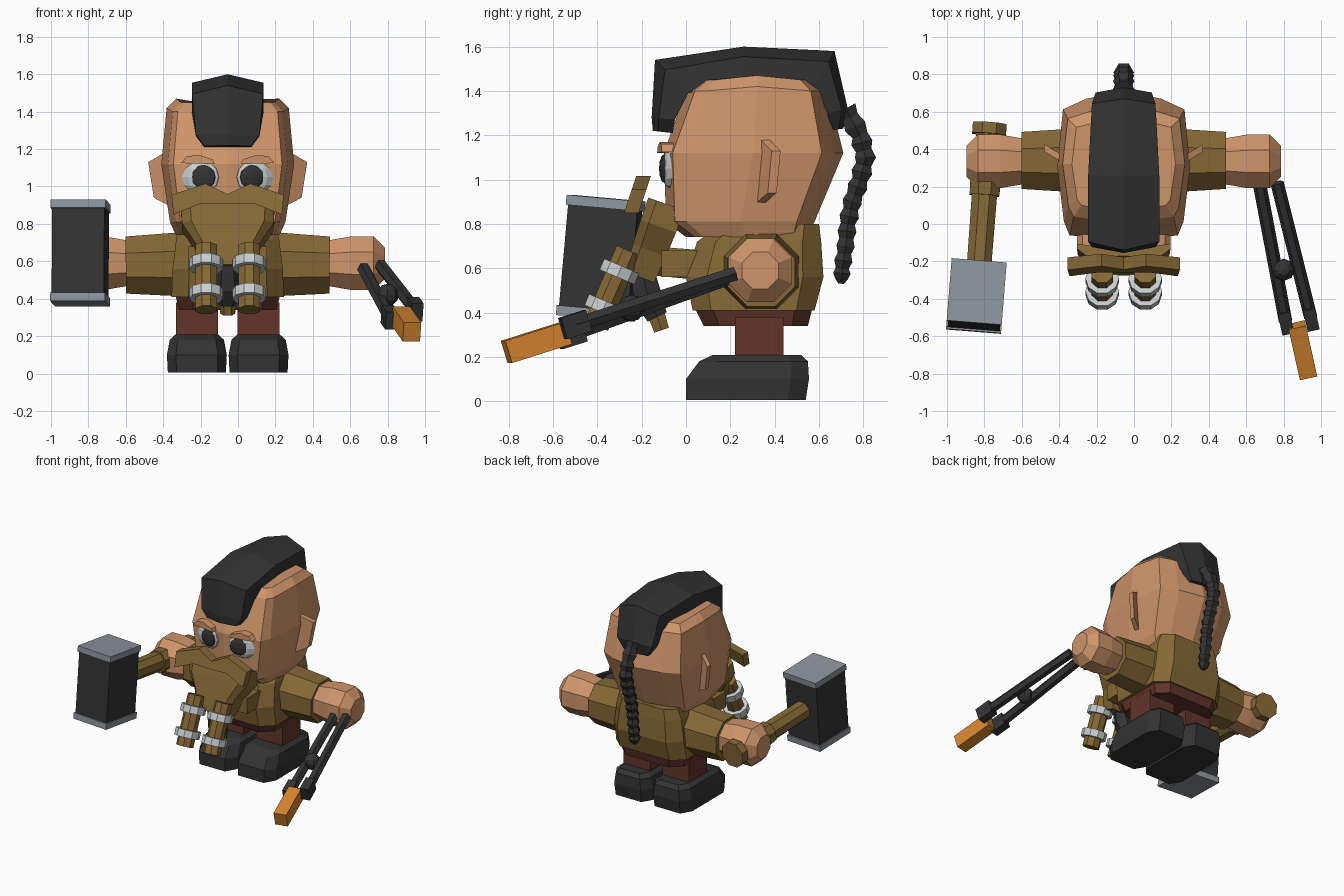
import bpy, bmesh, math
from mathutils import Vector, Matrix, Euler

cube = bpy.data.objects.get("Cube")
if cube:
    bpy.data.objects.remove(cube, do_unlink=True)

CX = -0.055  # centre line of the body


def material(name, r, g, b):
    m = bpy.data.materials.new(name)
    m.use_nodes = True
    m.diffuse_color = (r, g, b, 1)
    m.node_tree.nodes["Principled BSDF"].inputs["Base Color"].default_value = (r, g, b, 1)
    return m


SKIN = material("skin", 0.62, 0.30, 0.145)
BROWN = material("brown", 0.235, 0.14, 0.037)
DARK = material("charcoal", 0.033, 0.033, 0.033)
METAL = material("steel", 0.27, 0.30, 0.34)
PALE = material("pale_grey", 0.58, 0.61, 0.61)
RED = material("red_brown", 0.12, 0.035, 0.025)
ORANGE = material("orange", 0.68, 0.24, 0.03)


def finish(name, bm, mat):
    bmesh.ops.recalc_face_normals(bm, faces=bm.faces)
    me = bpy.data.meshes.new(name)
    bm.to_mesh(me)
    bm.free()
    me.materials.append(mat)
    ob = bpy.data.objects.new(name, me)
    bpy.context.collection.objects.link(ob)
    return ob


def loft(name, rings, mat):
    """Skin a stack of equal-length rings and cap both ends."""
    bm = bmesh.new()
    vs = [[bm.verts.new(p) for p in r] for r in rings]
    n = len(vs[0])
    for a, b in zip(vs, vs[1:]):
        for i in range(n):
            j = (i + 1) % n
            bm.faces.new((a[i], a[j], b[j], b[i]))
    bm.faces.new(vs[0])
    bm.faces.new(vs[-1])
    return finish(name, bm, mat)


def tube(name, path, radii, mat, sides=8):
    """Faceted tube along a path with one radius per point."""
    pts = [Vector(p) for p in path]
    rings = []
    for i, p in enumerate(pts):
        d = (pts[min(i + 1, len(pts) - 1)] - pts[max(i - 1, 0)]).normalized()
        u = d.cross(Vector((1, 0, 0)) if abs(d.x) < 0.8 else Vector((0, 1, 0))).normalized()
        v = d.cross(u)
        rings.append([p + radii[i] * (u * math.cos(t) + v * math.sin(t))
                      for t in [(k + 0.5) * 2 * math.pi / sides for k in range(sides)]])
    return loft(name, rings, mat)


def box(name, loc, size, mat, rot=(0, 0, 0)):
    bm = bmesh.new()
    m = Matrix.Translation(loc) @ Euler(rot).to_matrix().to_4x4() @ Matrix.Diagonal((*size, 1))
    bmesh.ops.create_cube(bm, size=1, matrix=m)
    return finish(name, bm, mat)


def ball(name, loc, radii, mat, rz=0.0, seg=10):
    bm = bmesh.new()
    m = Matrix.Translation(loc) @ Matrix.Rotation(rz, 4, 'Z') @ Matrix.Diagonal((*radii, 1))
    bmesh.ops.create_uvsphere(bm, u_segments=seg, v_segments=6, radius=1, matrix=m)
    return finish(name, bm, mat)


def octagon(cx, hx, y0, y1, z, c=0.3):
    """Chamfered rectangle at height z."""
    cy, hy = (y0 + y1) / 2, (y1 - y0) / 2
    k = 1 - c
    return [(cx + a * hx, cy + b * hy, z) for a, b in
            [(-k, -1), (k, -1), (1, -k), (1, k), (k, 1), (-k, 1), (-1, k), (-1, -k)]]


def symmetric(half):
    """Close a half ring by mirroring it over the body's centre line."""
    return ([(CX + x, y, z) for x, y, z in half]
            + [(CX - x, y, z) for x, y, z in reversed(half) if abs(x) > 1e-6])


# Head
def head_ring(z, s, yf, yb, dz=0.0):
    d = yb - yf
    return symmetric([(0, yf, z), (0.29 * s, yf + 0.04, z), (0.32 * s, yf + 0.14 * d, z),
                      (0.355 * s, yf + 0.5 * d, z + dz), (0.325 * s, yb - 0.12 * d, z),
                      (0.2 * s, yb - 0.04, z), (0, yb, z)])


loft("head", [head_ring(0.74, 0.78, 0.0, 0.55), head_ring(0.81, 0.87, -0.09, 0.58),
              head_ring(1.12, 1.0, -0.10, 0.71), head_ring(1.40, 0.92, 0.0, 0.64, 0.02),
              head_ring(1.45, 0.78, 0.06, 0.58, 0.02)], SKIN)

# Mohawk: sections given as outer (y, z), inner (y, z), half width
crest = [(-0.15, 1.22, -0.06, 1.21, 0.125), (-0.155, 1.28, -0.05, 1.27, 0.17),
         (-0.14, 1.54, 0.01, 1.39, 0.19), (0.26, 1.60, 0.26, 1.45, 0.19),
         (0.67, 1.58, 0.58, 1.42, 0.17), (0.73, 1.32, 0.64, 1.30, 0.15),
         (0.71, 1.23, 0.64, 1.22, 0.10)]
sections = []
for oy, oz, iy, iz, w in crest:
    sy, sz = oy + (iy - oy) * 0.3, oz + (iz - oz) * 0.3
    sections.append(symmetric([(0, oy, oz), (w, sy, sz), (w, iy, iz), (0, iy, iz)]))
loft("mohawk", sections, DARK)

# Hair braid: a bumpy tapering tail
line = [(0.72, 1.32), (0.785, 1.2), (0.81, 1.1), (0.785, 1.0), (0.75, 0.9),
        (0.73, 0.8), (0.72, 0.7), (0.705, 0.6), (0.70, 0.53)]
path, radii = [], []
for i, (a, b) in enumerate(zip(line, line[1:])):
    for k in range(3):
        t = k / 3
        path.append((CX, a[0] + (b[0] - a[0]) * t, a[1] + (b[1] - a[1]) * t))
        radii.append((0.058 if len(path) % 2 else 0.043) * (1 - 0.03 * i))
path.append((CX, *line[-1]))
radii.append(0.015)
tube("hair_braid", path, radii, DARK, 6)

for s, side in ((1, "left"), (-1, "right")):
    def X(x):
        return CX + s * x

    # Face details
    outline = [(0.30, 1.13), (0.34, 1.18), (0.425, 1.13), (0.395, 0.94), (0.30, 0.89)]
    loft(side + "_ear", [[(X(x), 0.35 + (x - 0.33) * 0.6 + o, z) for x, z in outline]
                         for o in (-0.02, 0.02)], SKIN)
    ball(side + "_eye", (X(0.145), -0.072, 1.05), (0.105, 0.035, 0.09), PALE, s * 0.2)
    ball(side + "_pupil", (X(0.13), -0.098, 1.05), (0.068, 0.02, 0.065), DARK, s * 0.2)
    lid = [(0.07, 1.12), (0.08, 1.145), (0.16, 1.17), (0.22, 1.16), (0.25, 1.125)]
    loft(side + "_eyelid", [[(X(x), y + 0.12 * (x - 0.07), z) for x, z in lid]
                            for y in (-0.13, -0.04)], SKIN)

    # Beard tails with clasps
    top, low = Vector((X(0.115), -0.26, 0.68)), Vector((X(0.115), -0.405, 0.34))
    tube(side + "_beard_tail", [top, low], [0.062, 0.062], BROWN)
    for f, label in ((0.28, "upper"), (0.75, "lower")):
        c, d = top.lerp(low, f), (low - top).normalized() * 0.027
        tube(f"{side}_{label}_clasp", [c - d, c + d], [0.09, 0.09], PALE, 10)

    # Leg and boot
    box(side + "_leg", (X(0.165), 0.33, 0.28), (0.225, 0.22, 0.2), RED)
    loft(side + "_boot", [octagon(X(0.165), 0.155, 0.0, 0.54, 0.005),
                          octagon(X(0.165), 0.16, 0.0, 0.555, 0.1),
                          octagon(X(0.165), 0.145, 0.06, 0.55, 0.18),
                          octagon(X(0.165), 0.115, 0.12, 0.52, 0.208)], DARK)

    # Arm: flared sleeve, forearm and fist
    tube(side + "_sleeve", [(X(0.18), 0.34, 0.585), (X(0.545), 0.34, 0.58)], [0.19, 0.165], BROWN)
    tube(side + "_hand", [(X(0.5), 0.335, 0.59), (X(0.66), 0.335, 0.59), (X(0.78), 0.335, 0.59),
                          (X(0.84), 0.335, 0.59)], [0.125, 0.155, 0.155, 0.09], SKIN)

# Moustache: tilted plate with a dipped middle
half = [(0, 0.96), (0.12, 1.015), (0.3, 0.955), (0.29, 0.85), (0.14, 0.91), (0, 0.905)]
shape = half + [(-x, z) for x, z in reversed(half[1:-1])]
loft("moustache", [[(CX + x, -0.22 + (z - 0.93) * 0.33 + o, z) for x, z in shape]
                   for o in (-0.033, 0.033)], BROWN)

# Beard: tapering slab leaning forward
rows = []
for y, z, w, t in [(-0.09, 0.89, 0.25, 0.085), (-0.125, 0.79, 0.245, 0.085),
                   (-0.165, 0.68, 0.17, 0.08), (-0.21, 0.56, 0.13, 0.07)]:
    rows.append(symmetric([(w * 0.8, y - 0.94 * t, z + 0.34 * t), (w, y - 0.5 * t, z + 0.18 * t),
                           (w, y + 0.94 * t, z - 0.34 * t)]))
loft("beard", rows, BROWN)
box("beard_root", (CX, -0.02, 0.62), (0.42, 0.18, 0.12), BROWN)
tube("middle_beard_tail", [(CX, -0.2, 0.6), (CX, -0.17, 0.46), (CX, -0.13, 0.38)],
     [0.06, 0.075, 0.055], DARK, 6)
tube("middle_tail_tip", [(CX, -0.14, 0.41), (CX, -0.11, 0.32)], [0.045, 0.04], BROWN, 6)

# Torso and trousers
loft("tunic", [octagon(CX, 0.30, 0.03, 0.58, 0.41), octagon(CX, 0.295, 0.0, 0.62, 0.56),
               octagon(CX, 0.275, 0.05, 0.61, 0.72), octagon(CX, 0.25, 0.16, 0.60, 0.80)], BROWN)
loft("trousers", [octagon(CX, 0.26, 0.08, 0.55, 0.34), octagon(CX, 0.28, 0.04, 0.57, 0.42)], RED)

# Hammer held in the right hand
grip, aim = Vector((-0.785, 0.35, 0.59)), Vector((-0.075, -0.99, 0.085))


def along(t):
    return grip + aim * t


tube("hammer_handle", [along(-0.15), along(0.7)], [0.075, 0.07], BROWN)
tube("hammer_pommel", [along(-0.19), along(-0.13)], [0.098, 0.098], BROWN)
tube("hammer_collar", [along(0.13), along(0.2)], [0.09, 0.085], BROWN)
tilt = (-0.09, 0, -0.08)
centre = Vector((-0.843, -0.385, 0.645))
up = Euler(tilt).to_matrix() @ Vector((0, 0, 1))
box("hammer_head", centre, (0.28, 0.315, 0.5), DARK, tilt)
for k, label in ((1, "top"), (-1, "bottom")):
    box(f"hammer_{label}_cap", centre + up * 0.25 * k, (0.295, 0.335, 0.045), METAL, tilt)

# Twin-rod tool held in the left hand
rods = [((0.67, 0.22, 0.565), (0.81, -0.52, 0.30)), ((0.765, 0.22, 0.575), (0.945, -0.50, 0.345))]
turn = (0.3, 0, 0.22)
for (a, b), label in zip(rods, ("inner", "outer")):
    tube(label + "_rod", [a, b], [0.036, 0.036], DARK, 6)
    box(label + "_rod_end", b, (0.065, 0.12, 0.10), DARK, turn)
ball("tool_knob", (0.80, -0.245, 0.42), (0.06, 0.06, 0.06), DARK, 0, 8)
box("orange_tip", (0.90, -0.675, 0.265), (0.095, 0.29, 0.105), ORANGE, turn)
